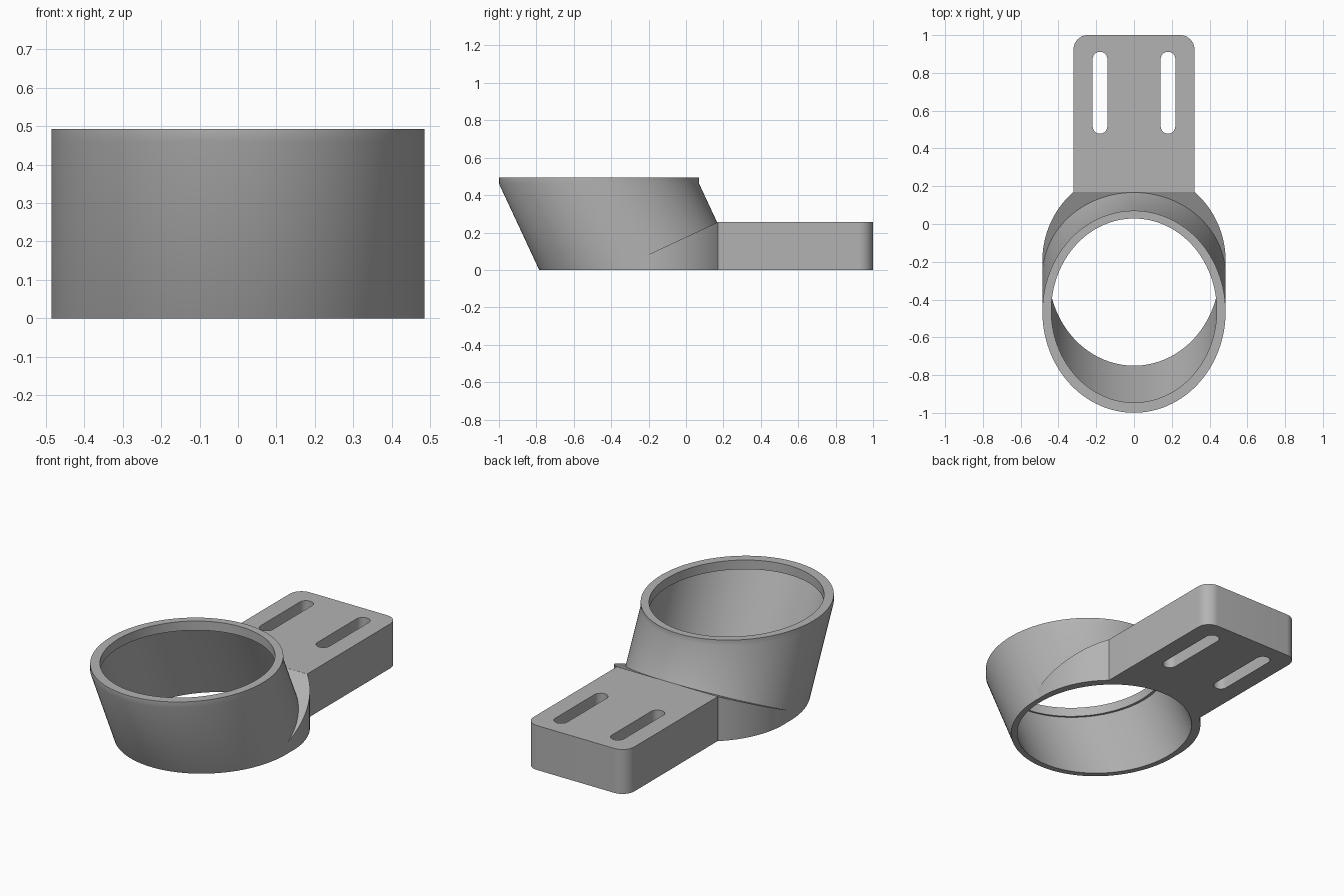
import bpy
import bmesh
from math import sin, cos, pi, asin

if "Cube" in bpy.data.objects:
    bpy.data.objects.remove(bpy.data.objects["Cube"], do_unlink=True)

LEAN = 0.466          # backward shift of the tube per unit of height
AXIS_Y = -0.25        # tube centre at the base
JOIN_Y = 0.17         # where the plate meets the tube
PLATE_TOP = 0.255
TOP = 0.493
SEGMENTS = 128

grey = bpy.data.materials.new("light grey")
grey.use_nodes = True
colour = (0.45, 0.45, 0.45, 1)
grey.diffuse_color = colour
grey.node_tree.nodes["Principled BSDF"].inputs["Base Color"].default_value = colour


def loft(name, rings):
    """Closed solid through rings of matching points."""
    bm = bmesh.new()
    loops = [[bm.verts.new(p) for p in ring] for ring in rings]
    n = len(loops[0])
    for a, b in zip(loops, loops[1:]):
        for i in range(n):
            j = (i + 1) % n
            bm.faces.new((a[i], a[j], b[j], b[i]))
    bm.faces.new(loops[0][::-1])
    bm.faces.new(loops[-1])
    bmesh.ops.recalc_face_normals(bm, faces=bm.faces[:])
    mesh = bpy.data.meshes.new(name)
    bm.to_mesh(mesh)
    bm.free()
    mesh.materials.append(grey)
    obj = bpy.data.objects.new(name, mesh)
    bpy.context.collection.objects.link(obj)
    return obj


def prism(name, outline, z0, z1):
    return loft(name, [[(x, y, z) for x, y in outline] for z in (z0, z1)])


def ellipse(rx, ry, cy, z):
    angles = [2 * pi * i / SEGMENTS for i in range(SEGMENTS)]
    return [(rx * cos(a), cy + ry * sin(a), z) for a in angles]


def axis(z):
    return AXIS_Y - LEAN * z


def arc(cx, cy, r, start, end, steps=12):
    return [(cx + r * cos(start + (end - start) * i / steps),
             cy + r * sin(start + (end - start) * i / steps)) for i in range(steps + 1)]


def combine(target, other, operation):
    mod = target.modifiers.new(operation.lower(), "BOOLEAN")
    mod.operation = operation
    mod.solver = "EXACT"
    mod.object = other
    bpy.context.view_layer.objects.active = target
    bpy.ops.object.modifier_apply(modifier=mod.name)
    bpy.data.objects.remove(other, do_unlink=True)


# Leaning tube with an upright rim
rim_z = 0.46
bracket = loft("ring_bracket", [ellipse(0.485, 0.535, axis(min(z, rim_z)), z)
                                for z in (0, rim_z, TOP)])

# Shoulder: upright round wall cut square to the tube axis
r, cy = 0.485, -0.194
reach = asin((JOIN_Y - cy) / r)
right_arc = arc(0, cy, r, -0.3, reach, 40)
outline = right_arc + [(-x, y) for x, y in reversed(right_arc)]
shoulder = loft("shoulder", [
    [(x, y, 0) for x, y in outline],
    [(x, y, PLATE_TOP + LEAN * (y - JOIN_Y)) for x, y in outline]])
combine(bracket, shoulder, "UNION")

# Mounting plate with rounded far corners
w, c = 0.32, 0.075
outline = ([(-w, JOIN_Y - 0.001), (w, JOIN_Y - 0.001)]
           + arc(w - c, 1 - c, c, 0, pi / 2) + arc(c - w, 1 - c, c, pi / 2, pi))
combine(bracket, prism("plate", outline, 0, PLATE_TOP), "UNION")

# Bore, then the narrower opening through the lip
lip_z = 0.44
bore = loft("bore", [ellipse(0.453, 0.5, axis(z), z) for z in (-0.1, lip_z)])
combine(bracket, bore, "DIFFERENCE")
opening = loft("opening", [ellipse(0.438, 0.487, -0.458, z) for z in (lip_z - 0.02, 0.6)])
combine(bracket, opening, "DIFFERENCE")

# Two long slots through the plate
for side in (-1, 1):
    x, s = side * 0.18, 0.039
    outline = arc(x, 0.912 - s, s, 0, pi) + arc(x, 0.478 + s, s, pi, 2 * pi)
    combine(bracket, prism("slot", outline, -0.1, 0.4), "DIFFERENCE")

bpy.ops.object.select_all(action="DESELECT")
bracket.select_set(True)
bpy.context.view_layer.objects.active = bracket
bpy.ops.object.shade_smooth_by_angle()
